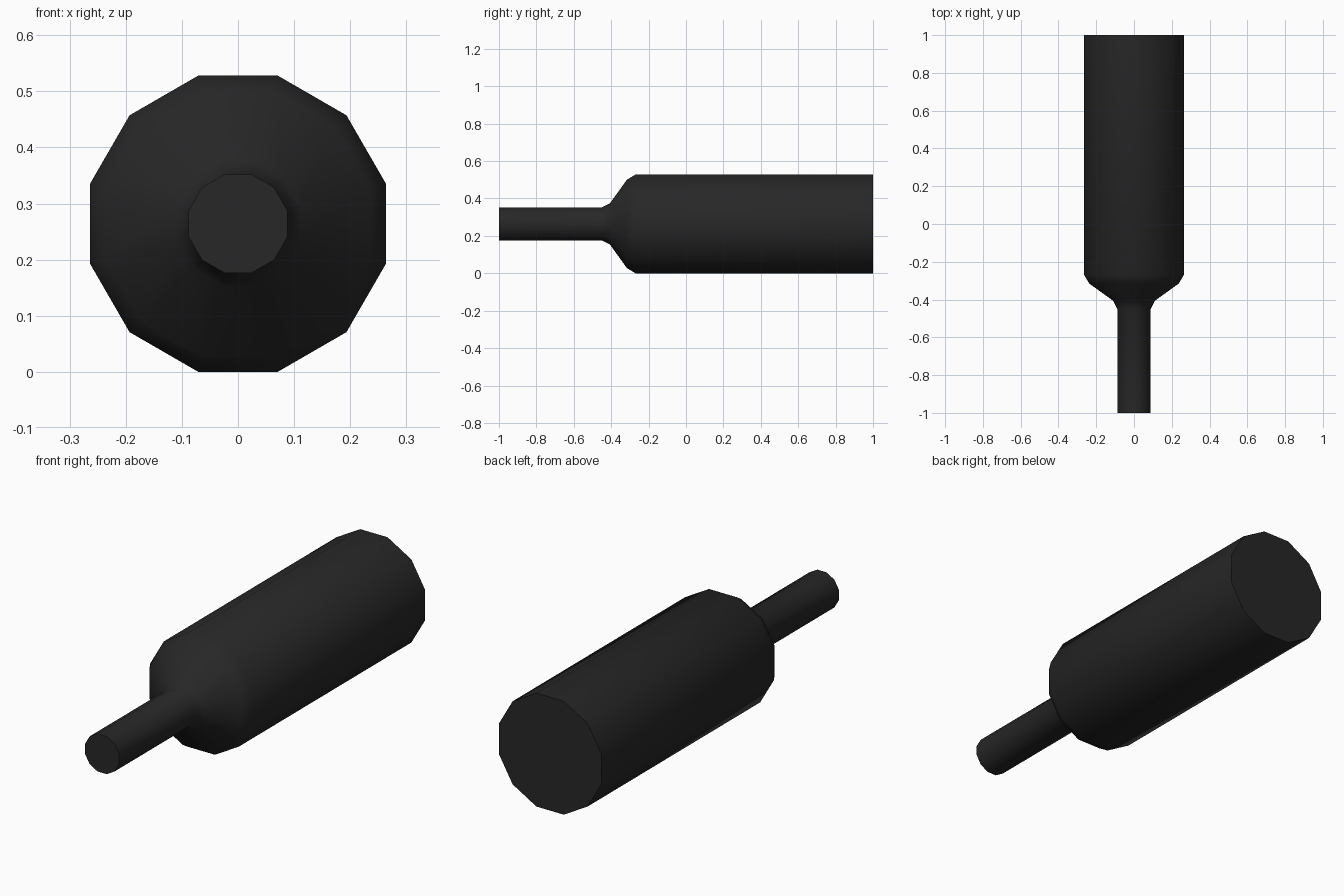
import bpy, bmesh, math

if "Cube" in bpy.data.objects:
    bpy.data.objects.remove(bpy.data.objects["Cube"])

SIDES = 12
CENTER_Z = 0.264
APOTHEM = math.cos(math.pi / SIDES)   # converts flat-to-centre distance to corner radius

# (y, flat-to-centre radius) from handle tip to back of the barrel
PROFILE = [
    (-1.0, 0.088), (-0.45, 0.088),    # thin handle
    (-0.406, 0.111), (-0.316, 0.236), # sloping shoulder
    (-0.27, 0.264), (1.0, 0.264),     # wide barrel
]

bm = bmesh.new()


def ring(y, r):
    corner = r / APOTHEM
    return [bm.verts.new((corner * math.cos(a), y, CENTER_Z + corner * math.sin(a)))
            for a in (math.tau * (i + 0.5) / SIDES for i in range(SIDES))]


rings = [ring(y, r) for y, r in PROFILE]

# Side walls
for a, b in zip(rings, rings[1:]):
    for i in range(SIDES):
        j = (i + 1) % SIDES
        bm.faces.new((a[i], a[j], b[j], b[i]))

# End caps
bm.faces.new(rings[0])
bm.faces.new(rings[-1])
bmesh.ops.recalc_face_normals(bm, faces=bm.faces)

mesh = bpy.data.meshes.new("barrel_with_handle")
bm.to_mesh(mesh)
bm.free()
obj = bpy.data.objects.new("barrel_with_handle", mesh)
bpy.context.collection.objects.link(obj)

# Near-black finish
mat = bpy.data.materials.new("black")
mat.diffuse_color = (0.02, 0.02, 0.02, 1)
mat.use_nodes = True
mat.node_tree.nodes["Principled BSDF"].inputs["Base Color"].default_value = mat.diffuse_color
mesh.materials.append(mat)

# Smooth round the barrel, crisp end caps
bpy.context.view_layer.objects.active = obj
obj.select_set(True)
bpy.ops.object.shade_smooth_by_angle(angle=math.radians(60))
